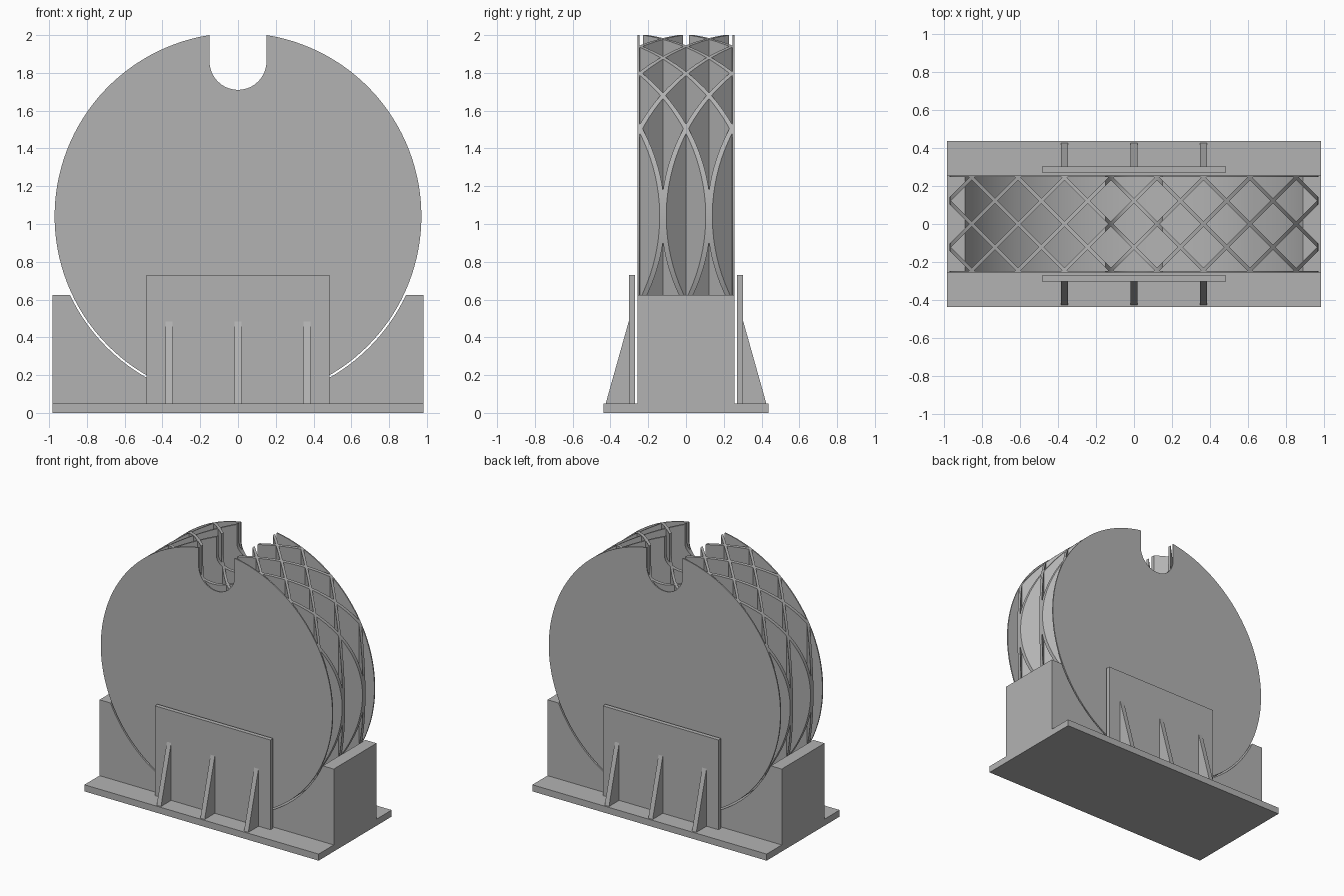
import bpy, bmesh, math
from mathutils import Vector

cube = bpy.data.objects.get("Cube")
if cube:
    bpy.data.objects.remove(cube, do_unlink=True)

# One plain grey for everything
grey = bpy.data.materials.new("plain grey")
grey.use_nodes = True
COLOUR = (0.45, 0.45, 0.45, 1.0)
grey.diffuse_color = COLOUR
grey.node_tree.nodes["Principled BSDF"].inputs["Base Color"].default_value = COLOUR

# Main dimensions
HUB_Z = 1.041        # wheel centre height
WHEEL_R = 0.971
CRADLE_R = 0.982
SLOT_R = 0.151
SLOT_Z = 1.861       # centre of the slot's round end
HALF_X = 0.982
HALF_WHEEL = 0.256   # half depth of wheel and cradle
PLATE = 0.009        # side disc thickness
BASE_TOP = 0.05


def add_object(name, bm, smooth=False):
    bmesh.ops.recalc_face_normals(bm, faces=bm.faces)
    mesh = bpy.data.meshes.new(name)
    bm.to_mesh(mesh)
    bm.free()
    mesh.materials.append(grey)
    obj = bpy.data.objects.new(name, mesh)
    bpy.context.collection.objects.link(obj)
    if smooth:
        bpy.ops.object.select_all(action='DESELECT')
        obj.select_set(True)
        bpy.context.view_layer.objects.active = obj
        bpy.ops.object.shade_smooth_by_angle(angle=math.radians(30))
    return obj


def prism(points, axis, a, b):
    """Extrude an outline along x (points are y, z) or y (points are x, z)."""
    bm = bmesh.new()
    place = (lambda p: (a, p[0], p[1])) if axis == 'x' else (lambda p: (p[0], a, p[1]))
    face = bm.faces.new([bm.verts.new(place(p)) for p in points])
    new = bmesh.ops.extrude_face_region(bm, geom=[face])["geom"]
    step = Vector((b - a, 0, 0)) if axis == 'x' else Vector((0, b - a, 0))
    bmesh.ops.translate(bm, vec=step,
                        verts=[g for g in new if isinstance(g, bmesh.types.BMVert)])
    bmesh.ops.recalc_face_normals(bm, faces=bm.faces)
    return bm


def box(name, x0, x1, y0, y1, z0, z1):
    return add_object(name, prism([(x0, z0), (x1, z0), (x1, z1), (x0, z1)], 'y', y0, y1))


def arc(cz, r, start, end, n):
    return [(r * math.cos(start + (end - start) * i / n),
             cz + r * math.sin(start + (end - start) * i / n)) for i in range(n + 1)]


# Wheel outline: a circle with a round-ended slot open at the top
half_gap = math.asin(SLOT_R / WHEEL_R)
wheel_outline = arc(HUB_Z, WHEEL_R, math.pi / 2 + half_gap,
                    2.5 * math.pi - half_gap, 120)
wheel_outline += arc(SLOT_Z, SLOT_R, 0, -math.pi, 20)

# Side discs
for name, s in (("front_disc", -1), ("back_disc", 1)):
    add_object(name, prism(wheel_outline, 'y', s * (HALF_WHEEL - PLATE), s * HALF_WHEEL), True)

# Diagonal lattice walls: thin upright slices of the wheel's body
PITCH, WALL = 0.2437, 0.019
lattice = bmesh.new()
inner = HALF_WHEEL - PLATE
for s in (1, -1):
    normal = Vector((1, -s, 0)).normalized()
    for k in range(-5, 5):
        centre = Vector(((k + 0.5) * PITCH, 0, 0))
        wall = prism(wheel_outline, 'y', -inner, inner)
        for side in (1, -1):
            bmesh.ops.bisect_plane(
                wall, geom=wall.verts[:] + wall.edges[:] + wall.faces[:], dist=1e-6,
                plane_co=centre + normal * side * WALL / 2,
                plane_no=normal * side, clear_outer=True)
            rim = [e for e in wall.edges if e.is_boundary]
            bmesh.ops.holes_fill(wall, edges=rim, sides=0)
        bmesh.ops.recalc_face_normals(wall, faces=wall.faces)
        temp = bpy.data.meshes.new("wall_slice")
        wall.to_mesh(temp)
        wall.free()
        lattice.from_mesh(temp)
        bpy.data.meshes.remove(temp)
add_object("lattice_walls", lattice, True)

# Base plate
box("base_plate", -HALF_X, HALF_X, -0.437, 0.437, 0, BASE_TOP)

# Cradle block with a round hollow for the wheel
CRADLE_TOP = 0.625
dip = math.asin((HUB_Z - CRADLE_TOP) / CRADLE_R)
cradle_outline = [(HALF_X, CRADLE_TOP), (HALF_X, BASE_TOP),
                  (-HALF_X, BASE_TOP), (-HALF_X, CRADLE_TOP)]
cradle_outline += arc(HUB_Z, CRADLE_R, math.pi + dip, 2 * math.pi - dip, 64)
add_object("cradle", prism(cradle_outline, 'y', -HALF_WHEEL, HALF_WHEEL), True)

# Upright guard plates with three triangular ribs each
for name, s in (("front", -1), ("back", 1)):
    box(name + "_guard", -0.485, 0.485, min(s * 0.271, s * 0.303),
        max(s * 0.271, s * 0.303), BASE_TOP, 0.73)
    for i, x in enumerate((-0.366, 0, 0.366)):
        rib = [(s * 0.303, BASE_TOP), (s * 0.425, BASE_TOP), (s * 0.303, 0.485)]
        add_object(f"{name}_rib_{i + 1}", prism(rib, 'x', x - 0.018, x + 0.018))
